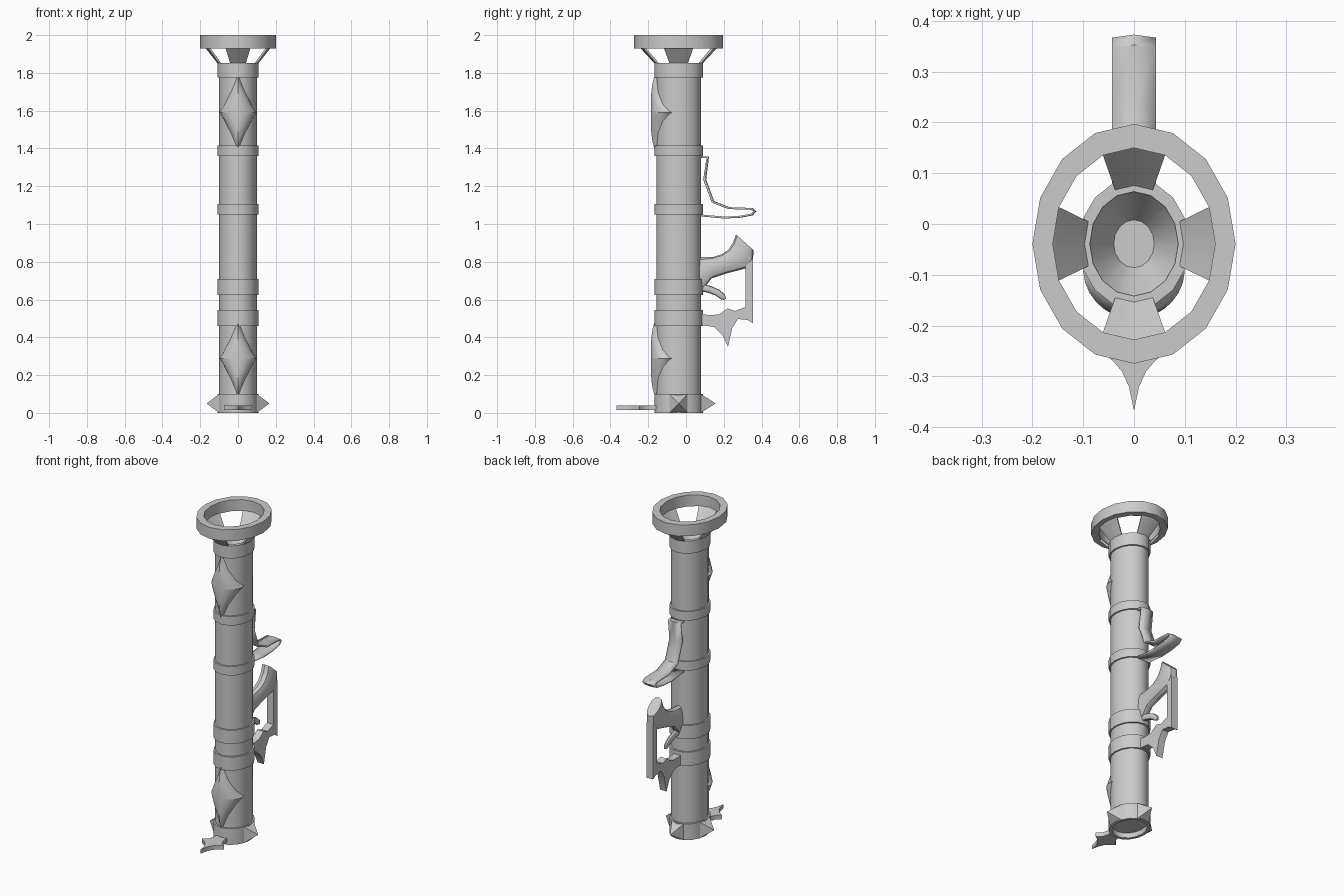
import bpy, bmesh
from math import sin, cos, pi, radians, copysign

if "Cube" in bpy.data.objects:
    bpy.data.objects.remove(bpy.data.objects["Cube"])

CY, SY, N = -0.039, 1.18, 16      # axis offset in y, oval stretch, sides


def oval(r, a, z):
    """Point on the oval tube; a = 0 faces the front."""
    return (r * sin(a), CY - SY * r * cos(a), z)


def make(name, verts, faces):
    me = bpy.data.meshes.new(name)
    me.from_pydata(verts, [], faces)
    bm = bmesh.new()
    bm.from_mesh(me)
    bmesh.ops.recalc_face_normals(bm, faces=bm.faces)
    bm.to_mesh(me)
    bm.free()
    ob = bpy.data.objects.new(name, me)
    bpy.context.collection.objects.link(ob)
    return ob


def skin(name, rings, cap=True, loop=False):
    """Join equal rings of points with quads."""
    n, m = len(rings[0]), len(rings)
    faces = [(i * n + j, i * n + (j + 1) % n,
              (i + 1) % m * n + (j + 1) % n, (i + 1) % m * n + j)
             for i in range(m if loop else m - 1) for j in range(n)]
    if cap and not loop:
        faces += [tuple(range(n)), tuple(range((m - 1) * n, m * n))]
    return make(name, [p for r in rings for p in r], faces)


def lathe(name, profile, loop=False):
    return skin(name, [[oval(r, 2 * pi * k / N, z) for k in range(N)]
                       for r, z in profile], loop=loop)


def loft(name, stations, n=12):
    """Oval sections between two side-view points (y, z), with a half width."""
    rings = []
    for (ay, az), (by, bz), w in stations:
        ring = []
        for k in range(n):
            t = 2 * pi * k / n
            c = 0.5 + 0.5 * cos(t)
            s = copysign(abs(sin(t)) ** 0.7, sin(t))
            ring.append((w * s, by + (ay - by) * c, bz + (az - bz) * c))
        rings.append(ring)
    return skin(name, rings)


def plate(name, outline, point):
    """Two copies of an outline, placed by point(u, v, side)."""
    return skin(name, [[point(u, v, s) for u, v in outline] for s in (-1, 1)])


# Tube with funnel mouth and recessed base
lathe("tube", [(0.09, 0.03), (0.092, 0.0), (0.1, 0.0), (0.1, 1.845),
               (0.087, 1.845), (0.04, 1.76)])

# Raised bands around the tube
for i, (z0, z1) in enumerate([(0, 0.1), (0.46, 0.545), (0.625, 0.71),
                              (1.05, 1.105), (1.36, 1.415), (1.775, 1.853)]):
    inner = 0.092 if i == 0 else 0.087 if i == 5 else 0.097
    lathe(f"band_{i}", [(inner, z0), (0.109, z0), (0.109, z1), (inner, z1)], loop=True)

# Muzzle ring on four flared struts
lathe("muzzle_ring", [(0.16, 1.93), (0.2, 1.93), (0.2, 2.0), (0.16, 2.0)], loop=True)
for i in range(4):
    rings = []
    for d in (-1, 0, 1):
        a = i * pi / 2 + d * radians(22.5)
        rings.append([oval(r, a, z) for r, z in
                      [(0.095, 1.85), (0.161, 1.935), (0.175, 1.935), (0.108, 1.85)]])
    skin(f"muzzle_strut_{i}", rings)

# Pyramid studs on the base (sides and back)
for i in (1, 2, 3):
    a = i * pi / 2
    d = radians(22.5)
    v = [oval(0.108, a - d, 0), oval(0.108, a + d, 0), oval(0.108, a + d, 0.1),
         oval(0.108, a - d, 0.1), oval(0.166, a, 0.05)]
    make(f"base_stud_{i}", v, [(0, 1, 2, 3), (0, 1, 4), (1, 2, 4), (2, 3, 4), (3, 0, 4)])

# Barbed blade at the front of the base
half = [(0.01, -0.32), (0.024, -0.29), (0.043, -0.268), (0.075, -0.245),
        (0.046, -0.22), (0.036, -0.19), (0.036, -0.15)]
plate("base_blade", [(0, -0.368)] + half + [(-x, y) for x, y in reversed(half)],
      lambda u, v, s: (u, v, 0.027 + s * 0.013))


# Four-pointed rounded stars wrapped on the front
def star(name, zc):
    n, m = 48, 8
    rings = []
    for i in range(m + 1):
        r = 1 - i / m * 0.98
        ring = []
        for k in range(n):
            t = 2 * pi * k / n
            u = copysign(abs(cos(t)) ** 2.5, cos(t)) * r
            v = copysign(abs(sin(t)) ** 2.7, sin(t)) * r
            h = 0.027 * (1 - r ** 3) ** 0.7 - 0.002
            ring.append(oval(0.1 + h, radians(74) * u, zc + 0.212 * v))
        rings.append(ring)
    skin(name, rings)


star("upper_star", 1.59)
star("lower_star", 0.288)

# Bent strap foregrip
path = [(0.08, 1.354), (0.112, 1.354), (0.096, 1.235), (0.14, 1.117), (0.225, 1.084),
        (0.345, 1.08), (0.362, 1.067), (0.345, 1.05), (0.28, 1.038), (0.2, 1.034),
        (0.08, 1.045)]
verts = [(x, y + (0.006 if x == 0 and y > 0.09 else 0), z)
         for y, z in path for x in (-0.043, 0, 0.043)]
strap = make("foregrip_strap", verts,
             [(i * 3 + j, i * 3 + j + 1, i * 3 + j + 4, i * 3 + j + 3)
              for i in range(len(path) - 1) for j in (0, 1)])
mod = strap.modifiers.new("thickness", 'SOLIDIFY')
mod.thickness = 0.01
mod.offset = 0

# Pistol grip sweeping up and back
loft("pistol_grip", [((0.06, 0.825), (0.06, 0.645), 0.03),
                     ((0.09, 0.824), (0.095, 0.66), 0.03),
                     ((0.145, 0.826), (0.135, 0.712), 0.032),
                     ((0.19, 0.84), (0.21, 0.737), 0.034),
                     ((0.225, 0.865), (0.318, 0.765), 0.036),
                     ((0.248, 0.9), (0.355, 0.805), 0.037),
                     ((0.265, 0.945), (0.357, 0.862), 0.036)])

# Trigger
loft("trigger", [((0.07, 0.69), (0.07, 0.645), 0.016), ((0.13, 0.672), (0.115, 0.637), 0.015),
                 ((0.175, 0.653), (0.155, 0.622), 0.013), ((0.205, 0.628), (0.185, 0.602), 0.011),
                 ((0.212, 0.605), (0.2, 0.598), 0.006)], n=10)

# Knuckle guard with a downward spike
guard = [(0.07, 0.525), (0.13, 0.517), (0.175, 0.522), (0.22, 0.553), (0.26, 0.54),
         (0.315, 0.56), (0.316, 0.78), (0.354, 0.82), (0.354, 0.475), (0.325, 0.492),
         (0.275, 0.497), (0.245, 0.45), (0.222, 0.35), (0.195, 0.41), (0.15, 0.455),
         (0.07, 0.465)]
plate("knuckle_guard", guard, lambda u, v, s: (s * 0.022, u, v))

bpy.ops.object.select_all(action='SELECT')
bpy.context.view_layer.objects.active = strap
bpy.ops.object.shade_smooth_by_angle(angle=radians(35))
